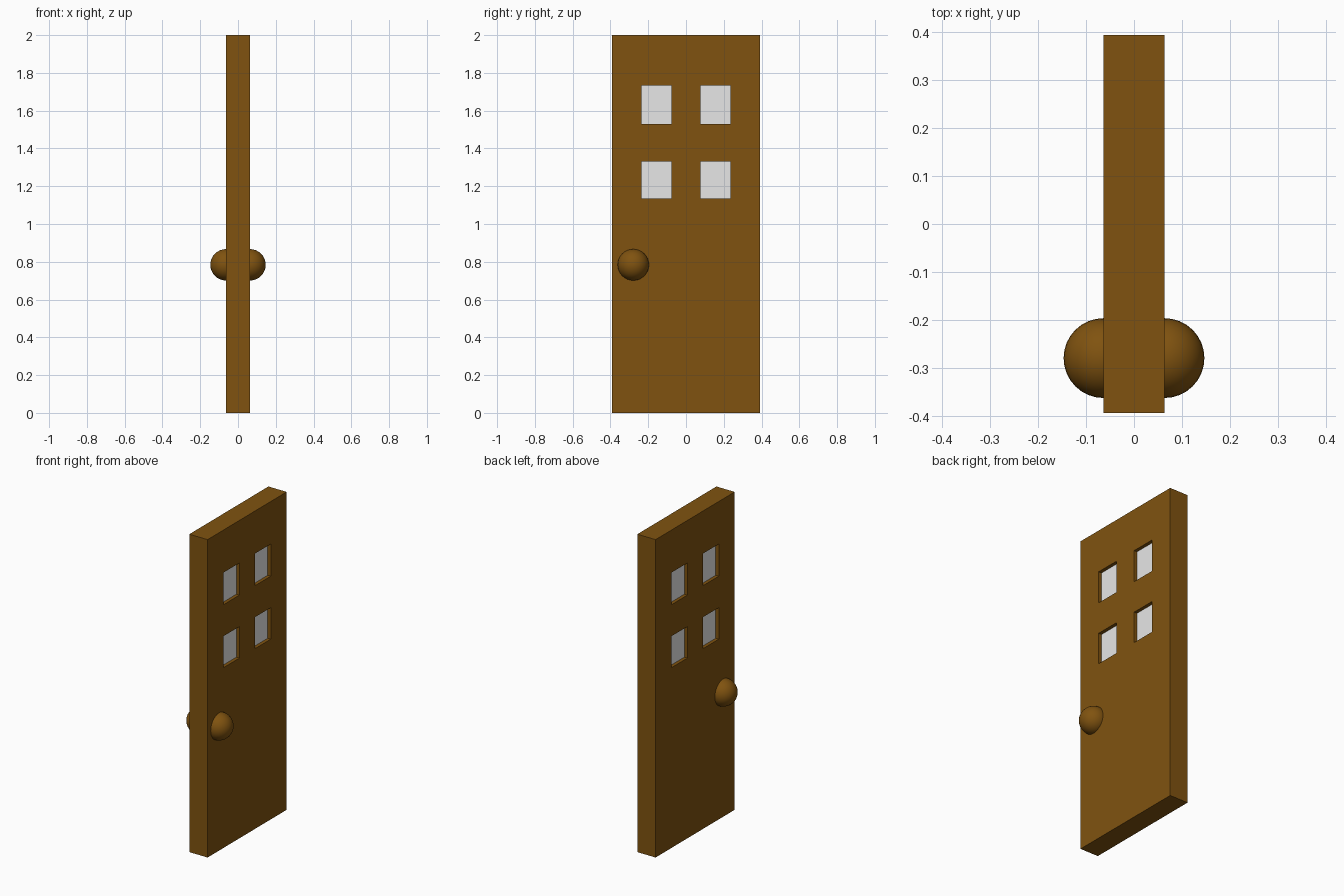
import bpy
import bmesh

HALF_T, HALF_W, HEIGHT = 0.0635, 0.393, 2.0
PANE_HALF_T = 0.042
COLUMNS = [(-0.235, -0.077), (0.077, 0.235)]
ROWS = [(1.134, 1.332), (1.53, 1.732)]

cube = bpy.data.objects.get("Cube")
if cube:
    bpy.data.objects.remove(cube, do_unlink=True)


def make_material(name, rgb):
    mat = bpy.data.materials.new(name)
    mat.use_nodes = True
    mat.diffuse_color = (*rgb, 1)
    mat.node_tree.nodes["Principled BSDF"].inputs["Base Color"].default_value = (*rgb, 1)
    return mat


wood = make_material("brown_wood", (0.215, 0.086, 0.005))
glass = make_material("pale_glass", (0.8, 0.8, 0.8))


def add_object(name, bm, mat):
    bmesh.ops.recalc_face_normals(bm, faces=bm.faces)
    mesh = bpy.data.meshes.new(name)
    bm.to_mesh(mesh)
    bm.free()
    mesh.materials.append(mat)
    obj = bpy.data.objects.new(name, mesh)
    bpy.context.collection.objects.link(obj)
    return obj


# Door slab: a grid of cells with the window cells left open, then thickened
ys = [-HALF_W, *COLUMNS[0], *COLUMNS[1], HALF_W]
zs = [0, *ROWS[0], *ROWS[1], HEIGHT]
bm = bmesh.new()
grid = [[bm.verts.new((-HALF_T, y, z)) for z in zs] for y in ys]
for i in range(len(ys) - 1):
    for j in range(len(zs) - 1):
        if i % 2 and j % 2:
            continue
        bm.faces.new((grid[i][j], grid[i + 1][j], grid[i + 1][j + 1], grid[i][j + 1]))
# Keep the first side and push a copy across the thickness
extruded = bmesh.ops.extrude_face_region(bm, geom=bm.faces[:], use_keep_orig=True)
moved = [g for g in extruded["geom"] if isinstance(g, bmesh.types.BMVert)]
bmesh.ops.translate(bm, verts=moved, vec=(2 * HALF_T, 0, 0))
add_object("door_slab", bm, wood)

# Window panes, recessed from both sides
for row, (z0, z1) in zip(("lower", "upper"), ROWS):
    for col, (y0, y1) in zip(("front", "back"), COLUMNS):
        bm = bmesh.new()
        bmesh.ops.create_cube(bm, size=1)
        bmesh.ops.scale(bm, verts=bm.verts, vec=(2 * PANE_HALF_T, y1 - y0, z1 - z0))
        bmesh.ops.translate(bm, verts=bm.verts, vec=(0, (y0 + y1) / 2, (z0 + z1) / 2))
        add_object(f"window_pane_{row}_{col}", bm, glass)

# Round knob on each side
for side, sign in (("left", 1), ("right", -1)):
    bm = bmesh.new()
    bmesh.ops.create_uvsphere(bm, u_segments=32, v_segments=16, radius=0.083)
    for face in bm.faces:
        face.smooth = True
    knob = add_object(f"knob_{side}", bm, wood)
    knob.location = (sign * HALF_T, -0.279, 0.784)
